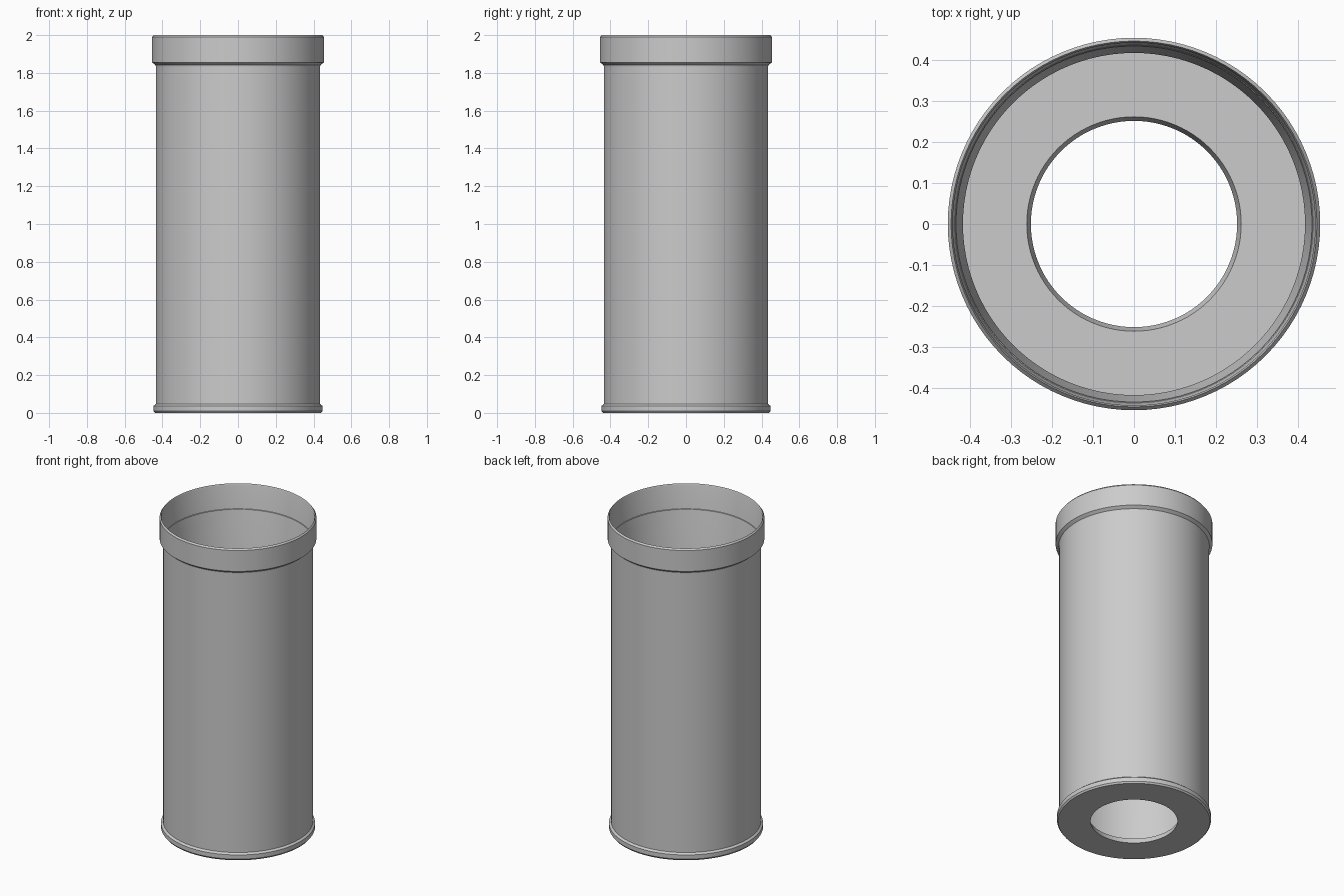
import bpy, bmesh, math
from mathutils import Vector

cube = bpy.data.objects.get("Cube")
if cube:
    bpy.data.objects.remove(cube, do_unlink=True)

SEGMENTS = 96

# Single grey material
grey = bpy.data.materials.new("plain_grey")
grey.use_nodes = True
colour = (0.6, 0.6, 0.6, 1)
grey.diffuse_color = colour
grey.node_tree.nodes["Principled BSDF"].inputs["Base Color"].default_value = colour


def lathe(name, profile):
    """Revolve a closed (radius, height) outline around the z axis."""
    bm = bmesh.new()
    verts = [bm.verts.new((r, 0, z)) for r, z in profile]
    edges = [bm.edges.new((a, b)) for a, b in zip(verts, verts[1:] + verts[:1])]
    bmesh.ops.spin(bm, geom=verts + edges, cent=Vector(), axis=Vector((0, 0, 1)),
                   angle=math.tau, steps=SEGMENTS, use_merge=True)
    bmesh.ops.remove_doubles(bm, verts=bm.verts, dist=0.0001)
    bmesh.ops.recalc_face_normals(bm, faces=bm.faces)
    mesh = bpy.data.meshes.new(name)
    bm.to_mesh(mesh)
    bm.free()
    mesh.materials.append(grey)
    obj = bpy.data.objects.new(name, mesh)
    bpy.context.collection.objects.link(obj)
    bpy.ops.object.select_all(action="DESELECT")
    obj.select_set(True)
    bpy.context.view_layer.objects.active = obj
    bpy.ops.object.shade_smooth_by_angle(angle=math.radians(30))
    return obj


# Outline pieces, followed from the floor hole outwards and up, then back down inside
foot = [(0.252, 0), (0.44, 0), (0.447, 0.01), (0.447, 0.037), (0.435, 0.047)]
collar = [(0.435, 1.84), (0.455, 1.856), (0.455, 1.99), (0.447, 2)]
inner_wall = [(0.443, 1.99), (0.443, 1.86), (0.418, 1.78), (0.418, 0.035)]
floor_hole = [(0.262, 0.035)]

lathe("open_tube", foot + collar + inner_wall + floor_hole)
